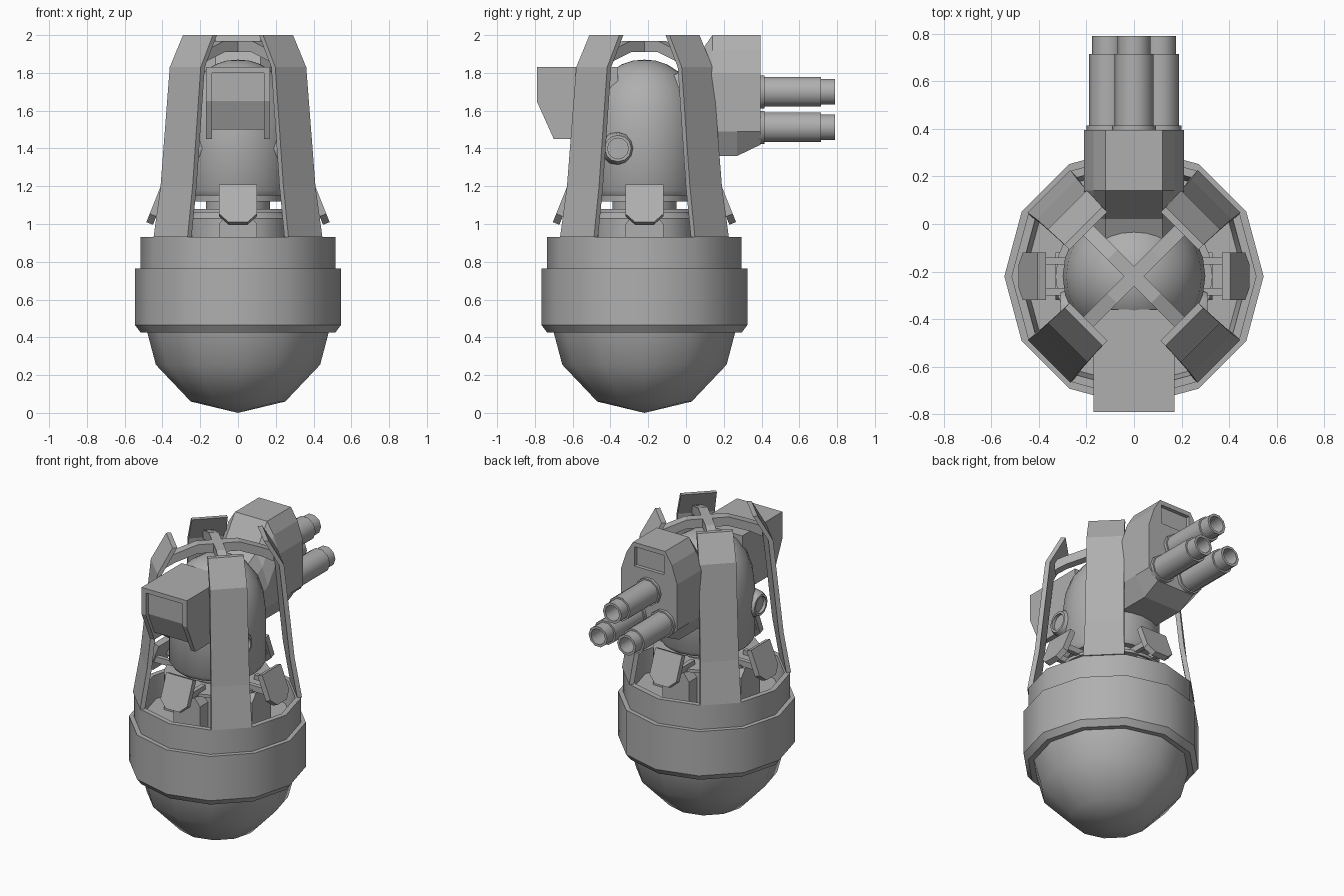
import bpy, bmesh, math
from mathutils import Matrix

old = bpy.data.objects.get("Cube")
if old:
    bpy.data.objects.remove(old)

grey = bpy.data.materials.new("plain grey")
grey.use_nodes = True
colour = (0.43, 0.43, 0.43, 1)
grey.diffuse_color = colour
grey.node_tree.nodes["Principled BSDF"].inputs["Base Color"].default_value = colour

AXIS = Matrix.Translation((0, -0.22, 0))   # centre line of the pod


def turned(degrees):
    return AXIS @ Matrix.Rotation(math.radians(degrees), 4, "Z")


def finish(name, bm, matrix, smooth=0):
    bmesh.ops.remove_doubles(bm, verts=bm.verts, dist=1e-5)
    bmesh.ops.recalc_face_normals(bm, faces=bm.faces)
    mesh = bpy.data.meshes.new(name)
    bm.to_mesh(mesh)
    bm.free()
    mesh.materials.append(grey)
    obj = bpy.data.objects.new(name, mesh)
    bpy.context.collection.objects.link(obj)
    obj.matrix_world = matrix
    if smooth:
        bpy.ops.object.select_all(action="DESELECT")
        obj.select_set(True)
        bpy.context.view_layer.objects.active = obj
        bpy.ops.object.shade_smooth_by_angle(angle=math.radians(smooth))
    return obj


def lathe(name, profile, sides, matrix=AXIS, smooth=35):
    """Spin (radius, height) points around z."""
    bm = bmesh.new()
    verts = [bm.verts.new((r, 0, z)) for r, z in profile]
    edges = [bm.edges.new(pair) for pair in zip(verts, verts[1:])]
    bmesh.ops.spin(bm, geom=verts + edges, cent=(0, 0, 0), axis=(0, 0, 1),
                   angle=math.tau, steps=sides, use_duplicate=False)
    return finish(name, bm, matrix, smooth)


def loft(name, sections, matrix=Matrix()):
    """Skin matching rings of points and cap both ends."""
    bm = bmesh.new()
    rings = [[bm.verts.new(p) for p in ring] for ring in sections]
    for a, b in zip(rings, rings[1:]):
        for i in range(len(a)):
            j = (i + 1) % len(a)
            bm.faces.new((a[i], a[j], b[j], b[i]))
    bm.faces.new(rings[0])
    bm.faces.new(rings[-1])
    return finish(name, bm, matrix)


def slab(name, outline, x0, x1, matrix=Matrix()):
    """Extrude a (y, z) outline between two x values."""
    return loft(name, [[(x, y, z) for y, z in outline] for x in (x0, x1)], matrix)


def box(name, x, y, z, matrix=Matrix()):
    return slab(name, [(y[0], z[0]), (y[1], z[0]), (y[1], z[1]), (y[0], z[1])], x[0], x[1], matrix)


# Bowl, raised band and open rim
lathe("bowl", [(0, 0), (0.25, 0.06), (0.435, 0.255), (0.48, 0.425), (0.515, 0.425)], 12, smooth=40)
lathe("bowl_band", [(0.515, 0.425), (0.545, 0.465), (0.545, 0.765), (0.515, 0.765),
                    (0.515, 0.93), (0.48, 0.93), (0.46, 0.78), (0, 0.78)], 12)

# Inner drum and turntable
lathe("inner_drum", [(0.27, 0.78), (0.27, 1.03), (0.24, 1.06), (0, 1.06)], 12)
lathe("turntable_disc", [(0, 1.06), (0.33, 1.06), (0.33, 1.08), (0, 1.08)], 24)
lathe("turntable_neck", [(0.17, 1.08), (0.17, 1.12), (0.24, 1.12), (0.24, 1.18)], 24)

# Domed head
lathe("domed_head", [(0, 1.87), (0.06, 1.865), (0.12, 1.845), (0.19, 1.8), (0.25, 1.72), (0.285, 1.62),
                     (0.3, 1.5), (0.3, 1.18), (0.28, 1.15), (0, 1.15)], 24)

# Four curved cage legs with crossing roof straps
for n, angle in enumerate((45, 135, 225, 315)):
    frame = turned(angle)
    rings = []
    for r, z, w in ((0.505, 0.93, 0.127), (0.46, 1.2, 0.12), (0.395, 1.83, 0.116), (0.3, 2.0, 0.112)):
        rings.append([(r, -w, z), (r, w, z), (r - 0.03, w, z), (r - 0.03, -w, z)])
    loft(f"cage_leg_{n + 1}", rings, frame)
    strap = []
    for r, low, high in ((0.345, 1.82, 1.89), (0.27, 1.86, 1.92), (0.13, 1.91, 1.97), (0, 1.91, 1.97)):
        strap.append([(r, -0.03, low), (r, 0.03, low), (r, 0.03, high), (r, -0.03, high)])
    loft(f"roof_strap_{n + 1}", strap, frame)

# Four tilted hatch flaps on twin arms, each above a chamfered block
for n, angle in enumerate((0, 90, 180, 270)):
    frame = turned(angle)
    outline = [(-0.1, 0), (0.1, 0), (0.1, 0.78), (0.05, 1), (-0.05, 1), (-0.1, 0.78)]
    outer = [(0.405 + 0.08 * t, y, 1.21 - 0.2 * t) for y, t in outline]
    inner = [(x - 0.035, y, z - 0.014) for x, y, z in outer]
    loft(f"hatch_flap_{n + 1}", [outer, inner], frame)
    for side in (-1, 1):
        box(f"hatch_arm_{n + 1}", (0.24, 0.43), (side * 0.065 - 0.015, side * 0.065 + 0.015),
            (1.07, 1.11), frame)
    base = [(-0.1, 0.78), (0.1, 0.78), (0.1, 1.0), (0.06, 1.05), (-0.06, 1.05), (-0.1, 1.0)]
    slab(f"hatch_block_{n + 1}", base, 0.2, 0.33, frame)

# Front sensor hood: recessed core, cheeks and roof
slab("sensor_core", [(-0.36, 1.81), (-0.765, 1.81), (-0.765, 1.65), (-0.7, 1.5), (-0.36, 1.5)], -0.145, 0.145)
for side, label in ((1, "left"), (-1, "right")):
    slab(f"sensor_cheek_{label}", [(-0.36, 1.83), (-0.79, 1.83), (-0.79, 1.65), (-0.7, 1.45), (-0.36, 1.45)],
         side * 0.137, side * 0.17)
box("sensor_roof", (-0.15, 0.15), (-0.79, -0.36), (1.8, 1.83))

# Round side lenses
for side, label in ((1, "left"), (-1, "right")):
    place = Matrix.Translation((0, -0.36, 1.4)) @ Matrix.Rotation(side * math.pi / 2, 4, "Y")
    lathe(f"side_lens_{label}", [(0.09, 0.16), (0.09, 0.24), (0.083, 0.285), (0.07, 0.31), (0.055, 0.31),
                                 (0.055, 0.29), (0, 0.29)], 12, place)


# Rear gun housing with faceted shoulders
def housing_ring(y, top, low):
    half = [(0.12, top), (0.17, top - 0.08), (0.21, top - 0.2), (0.21, 1.49), (0.14, low)]
    return [(x, y, z) for x, z in half] + [(-x, y, z) for x, z in reversed(half)]


housing = loft("gun_housing", [housing_ring(-0.08, 1.78, 1.36), housing_ring(0.02, 1.83, 1.36),
                               housing_ring(0.14, 2.0, 1.36), housing_ring(0.27, 2.0, 1.36),
                               housing_ring(0.395, 2.0, 1.42)])
# Sunken panel in the housing's rear face
cutter = box("panel_cutter", (-0.11, 0.11), (0.37, 0.45), (1.84, 1.97))
cutter.hide_render = True
cutter.hide_viewport = True
cut = housing.modifiers.new("panel", "BOOLEAN")
cut.object = cutter
cut.solver = "EXACT"

# Three hollow barrels, one above two
for n, (x, z) in enumerate(((0, 1.70), (-0.107, 1.512), (0.107, 1.512))):
    place = Matrix.Translation((x, 0, z)) @ Matrix.Rotation(-math.pi / 2, 4, "X")
    lathe(f"gun_barrel_{n + 1}", [(0.092, 0.38), (0.092, 0.415), (0.082, 0.415), (0.082, 0.715), (0.07, 0.715),
                                  (0.07, 0.79), (0.053, 0.79), (0.053, 0.6), (0, 0.6)], 10, place, 40)
